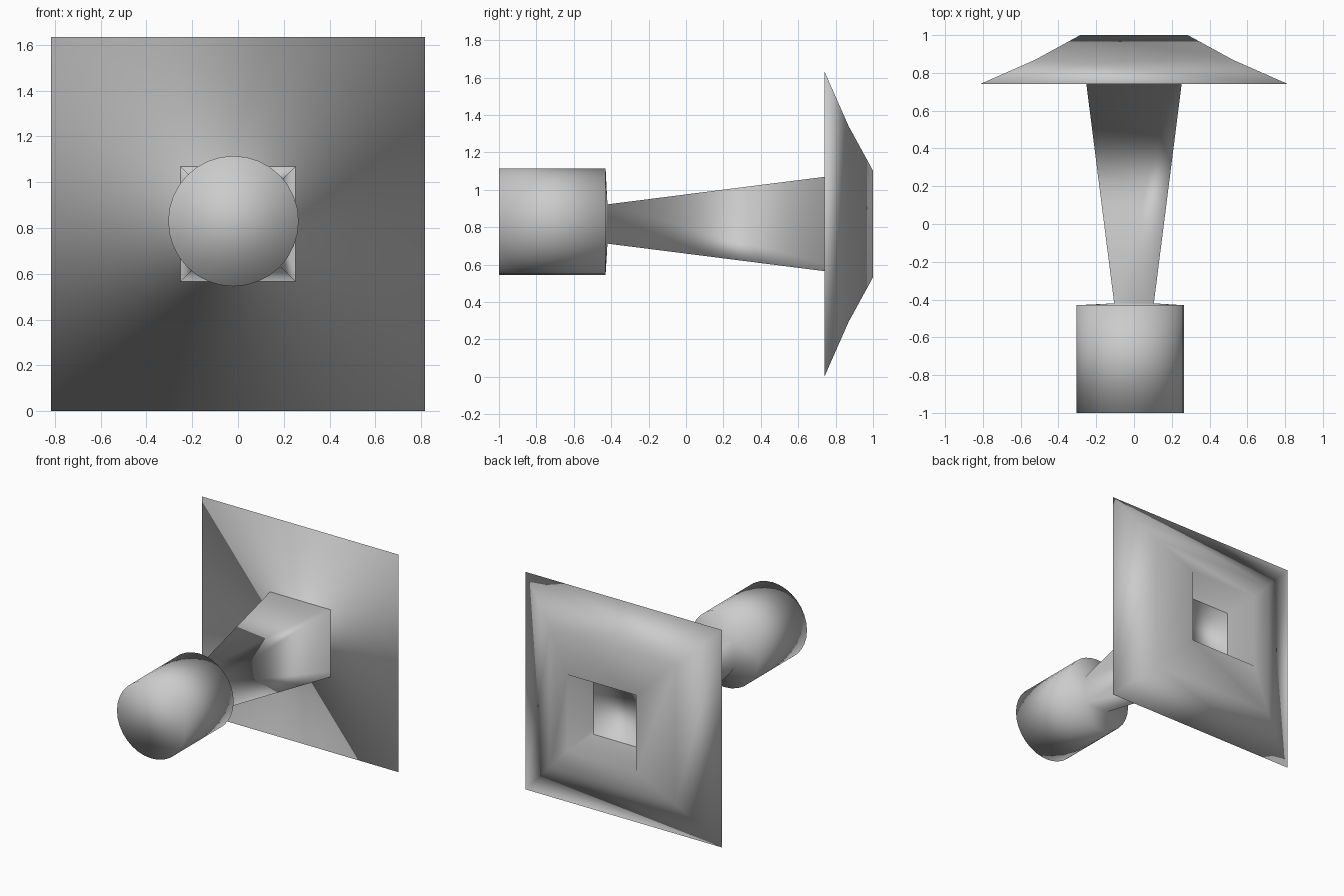
import bpy, bmesh, math

if "Cube" in bpy.data.objects:
    bpy.data.objects.remove(bpy.data.objects["Cube"])

CZ = 0.8175          # height of the common axis
KX, KZ = -0.02, 0.83  # knob centre
N = 32               # knob sides
bm = bmesh.new()


def square(y, h):
    ring = []
    for k in range(4):
        a = math.pi / 4 + k * math.pi / 2
        s = h * math.sqrt(2)
        ring.append(bm.verts.new((s * math.cos(a), y, CZ + s * math.sin(a))))
    return ring


def circle(y, r):
    return [bm.verts.new((KX + r * math.cos(math.tau * i / N), y,
                          KZ + r * math.sin(math.tau * i / N))) for i in range(N)]


def bridge(a, b):
    n = len(a)
    for i in range(n):
        j = (i + 1) % n
        bm.faces.new((a[i], a[j], b[j], b[i]))


# Square flange: full front plate, two sloped bands at the back,
# then folding inwards as socket walls that carry on as the tapered neck
rings = [square(0.74, 0.8165), square(0.87, 0.522), square(1.0, 0.285), square(-0.42, 0.105)]
bm.faces.new(rings[0])
for a, b in zip(rings, rings[1:]):
    bridge(a, b)

# Round knob, joined to the square end of the neck
back, front = circle(-0.43, 0.285), circle(-1.0, 0.285)
sq, q = rings[-1], N // 4
for k in range(4):
    for i in range(k * q, (k + 1) * q):
        bm.faces.new((sq[k], back[i], back[(i + 1) % N]))
    j = (k + 1) % 4
    bm.faces.new((sq[k], back[j * q], sq[j]))
bridge(back, front)
bm.faces.new(front)

bmesh.ops.recalc_face_normals(bm, faces=bm.faces)
for f in bm.faces:
    f.smooth = True
mesh = bpy.data.meshes.new("wall_knob")
bm.to_mesh(mesh)
bm.free()
obj = bpy.data.objects.new("wall_knob", mesh)
bpy.context.collection.objects.link(obj)
